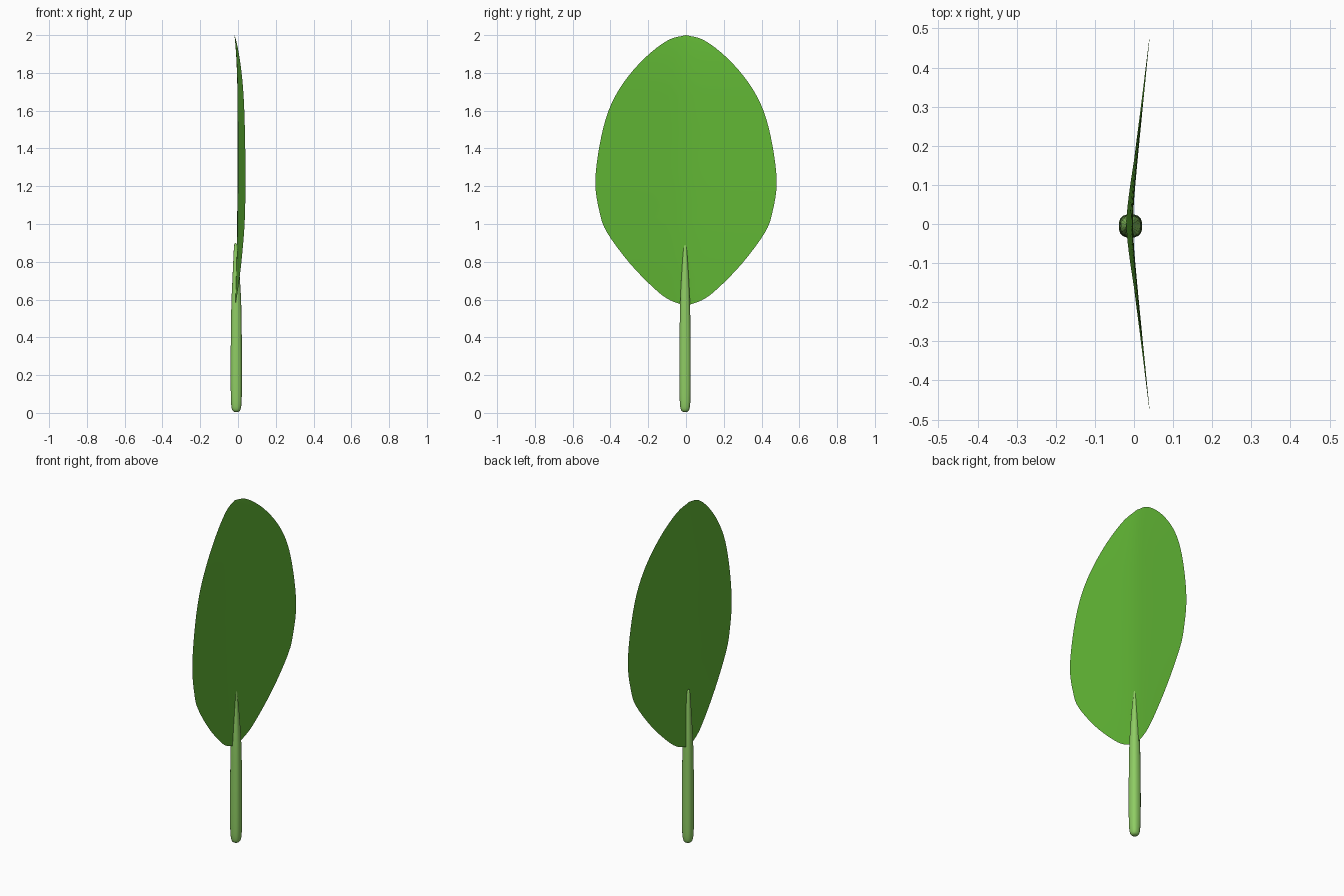
import bpy, bmesh, math
from mathutils import Vector

if "Cube" in bpy.data.objects:
    bpy.data.objects.remove(bpy.data.objects["Cube"])


def catmull(pts, steps):
    """Smooth curve through a few control points."""
    p = [Vector(q) for q in pts]
    p = [2 * p[0] - p[1]] + p + [2 * p[-1] - p[-2]]
    out = []
    for i in range(1, len(p) - 2):
        a, b, c, d = p[i - 1:i + 3]
        for k in range(steps):
            t = k / steps
            out.append(0.5 * (2 * b + (c - a) * t + (2 * a - 5 * b + 4 * c - d) * t * t
                              + (3 * b - a - 3 * c + d) * t ** 3))
    return out + [p[-2]]


def make_object(name, rows, closed, color):
    """Skin a list of equal-length vertex rows."""
    bm = bmesh.new()
    grid = [[bm.verts.new(v) for v in row] for row in rows]
    n = len(rows[0])
    for r0, r1 in zip(grid, grid[1:]):
        for j in range(n if closed else n - 1):
            k = (j + 1) % n
            bm.faces.new((r0[j], r0[k], r1[k], r1[j]))
    if closed:
        bm.faces.new(grid[0][::-1])
        bm.faces.new(grid[-1])
    bmesh.ops.remove_doubles(bm, verts=bm.verts, dist=1e-5)
    for f in bm.faces:
        f.smooth = True
    mesh = bpy.data.meshes.new(name)
    bm.to_mesh(mesh)
    bm.free()
    mat = bpy.data.materials.new(name + "_green")
    mat.diffuse_color = color
    mat.use_nodes = True
    mat.node_tree.nodes["Principled BSDF"].inputs["Base Color"].default_value = mat.diffuse_color
    mesh.materials.append(mat)
    obj = bpy.data.objects.new(name, mesh)
    bpy.context.collection.objects.link(obj)
    return obj


# Leaf blade: half width, height, midrib x
outline = [(0, 0.567, -0.015), (0.085, 0.597, -0.014), (0.164, 0.655, -0.012),
           (0.296, 0.79, -0.008), (0.418, 0.955, -0.005), (0.458, 1.065, -0.004),
           (0.48, 1.22, -0.003), (0.457, 1.42, -0.003), (0.41, 1.60, -0.003),
           (0.333, 1.745, -0.004), (0.217, 1.88, -0.009), (0.095, 1.973, -0.016),
           (0, 2.0, -0.02)]
rows = []
for w, z, x in catmull(outline, 4):
    row = []
    for j in range(17):
        y = w * (j / 8 - 1)
        # the two halves fold gently forward from the midrib
        row.append((x + 0.1 * (math.hypot(y, 0.05) - 0.05), y, z))
    rows.append(row)
make_object("leaf_blade", rows, False, (0.12, 0.47, 0.035, 1))

# Stem: radius, height, centre x
profile = [(0.010, 0.005, -0.009), (0.020, 0.013, -0.009), (0.026, 0.035, -0.009),
           (0.029, 0.09, -0.009), (0.030, 0.22, -0.009), (0.029, 0.40, -0.009),
           (0.026, 0.58, -0.009), (0.018, 0.74, -0.010), (0.011, 0.85, -0.012),
           (0.007, 0.89, -0.013), (0.002, 0.90, -0.013)]
rows = []
for r, z, x in catmull(profile, 3):
    row = []
    for j in range(20):
        a = math.tau * j / 20
        c, s = math.cos(a), math.sin(a)
        k = r / (abs(c) ** 2.6 + abs(s) ** 2.6) ** (1 / 2.6)
        row.append((x + k * c, -0.005 + k * s, z))
    rows.append(row)
make_object("stem", rows, True, (0.275, 0.61, 0.127, 1))
